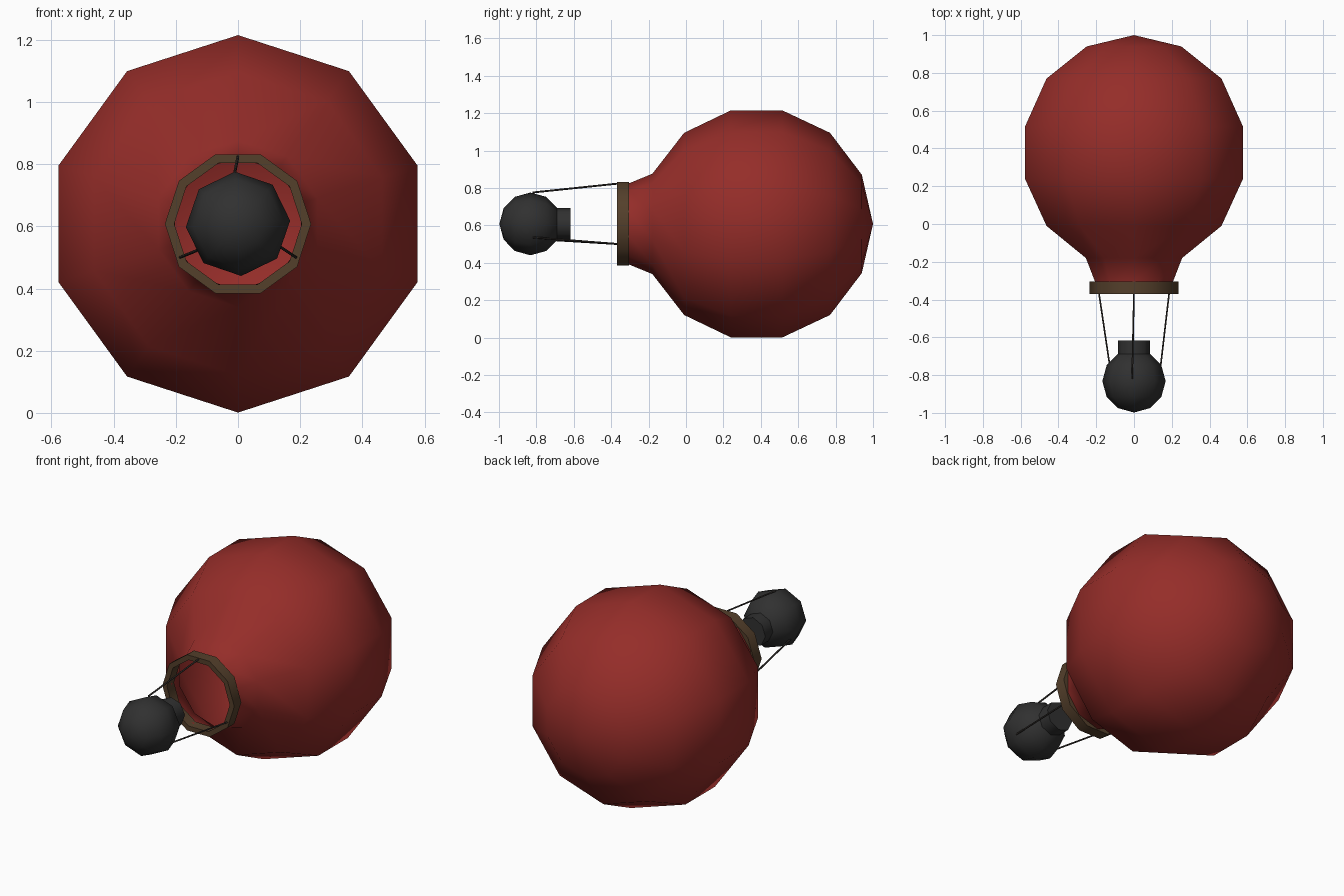
import bpy, bmesh, math
from mathutils import Vector

if "Cube" in bpy.data.objects:
    bpy.data.objects.remove(bpy.data.objects["Cube"])

AXIS_Z = 0.608  # height of the shared long axis (runs along y)


def material(name, rgb):
    m = bpy.data.materials.new(name)
    m.diffuse_color = (*rgb, 1)
    m.use_nodes = True
    m.node_tree.nodes["Principled BSDF"].inputs["Base Color"].default_value = m.diffuse_color
    return m


RED = material("red_fabric", (0.30, 0.026, 0.022))
BROWN = material("brown_wood", (0.088, 0.05, 0.024))
BLACK = material("black_iron", (0.03, 0.03, 0.03))
ROPE = material("dark_rope", (0.03, 0.025, 0.022))


def finish(bm, name, mat, angle):
    bmesh.ops.recalc_face_normals(bm, faces=bm.faces)
    me = bpy.data.meshes.new(name)
    bm.to_mesh(me)
    bm.free()
    me.materials.append(mat)
    ob = bpy.data.objects.new(name, me)
    bpy.context.collection.objects.link(ob)
    bpy.ops.object.select_all(action='DESELECT')
    ob.select_set(True)
    bpy.context.view_layer.objects.active = ob
    bpy.ops.object.shade_smooth_by_angle(angle=math.radians(angle))
    return ob


def lathe(name, profile, sides, turn, mat, angle, closed=False):
    """Revolve (y, radius) points about the long axis; radius 0 makes a pole."""
    bm = bmesh.new()
    rings = []
    for y, r in profile:
        n = sides if r > 0 else 1
        angs = [math.radians(turn) + math.tau * i / sides for i in range(n)]
        rings.append([bm.verts.new((r * math.cos(a), y, AXIS_Z + r * math.sin(a))) for a in angs])
    pairs = list(zip(rings, rings[1:]))
    if closed:
        pairs.append((rings[-1], rings[0]))
    for a, b in pairs:
        for i in range(sides):
            j = (i + 1) % sides
            quad = [a[i % len(a)], a[j % len(a)], b[j % len(b)], b[i % len(b)]]
            bm.faces.new(list(dict.fromkeys(quad)))
    return finish(bm, name, mat, angle)


def rod(name, start, end, radius, mat):
    start, end = Vector(start), Vector(end)
    d = end - start
    bm = bmesh.new()
    bmesh.ops.create_cone(bm, cap_ends=True, segments=6, radius1=radius,
                          radius2=radius, depth=d.length)
    bmesh.ops.rotate(bm, verts=bm.verts, matrix=d.to_track_quat('Z', 'Y').to_matrix())
    bmesh.ops.translate(bm, verts=bm.verts, vec=(start + end) / 2)
    return finish(bm, name, mat, 65)


# Balloon envelope, open at the mouth
lathe("balloon_envelope",
      [(1.0, 0), (0.94, 0.263), (0.77, 0.487), (0.515, 0.607), (0.24, 0.607),
       (-0.01, 0.487), (-0.18, 0.268), (-0.305, 0.217), (-0.335, 0.213)],
      10, 90, RED, 80)

# Wooden hoop around the mouth
lathe("mouth_hoop",
      [(-0.37, 0.235), (-0.305, 0.235), (-0.305, 0.205), (-0.37, 0.205)],
      10, 0, BROWN, 40, closed=True)

# Round hanging weight with a short capped neck
lathe("hanging_ball",
      [(-0.998, 0), (-0.975, 0.084), (-0.915, 0.145), (-0.832, 0.168),
       (-0.748, 0.145), (-0.687, 0.084), (-0.665, 0)],
      8, 3.5, BLACK, 80)
lathe("ball_neck",
      [(-0.70, 0), (-0.70, 0.086), (-0.618, 0.086), (-0.618, 0)],
      8, 3.5, BLACK, 60)

# Three ropes from hoop to ball
ball_ends = [(-0.01, 0.776), (-0.118, 0.528), (0.133, 0.536)]
for i, (x, z) in enumerate(ball_ends):
    a = math.radians(90 + 120 * i)
    rod(f"rope_{i + 1}",
        (0.217 * math.cos(a), -0.35, AXIS_Z + 0.217 * math.sin(a)),
        (x, -0.82, z), 0.005, ROPE)
